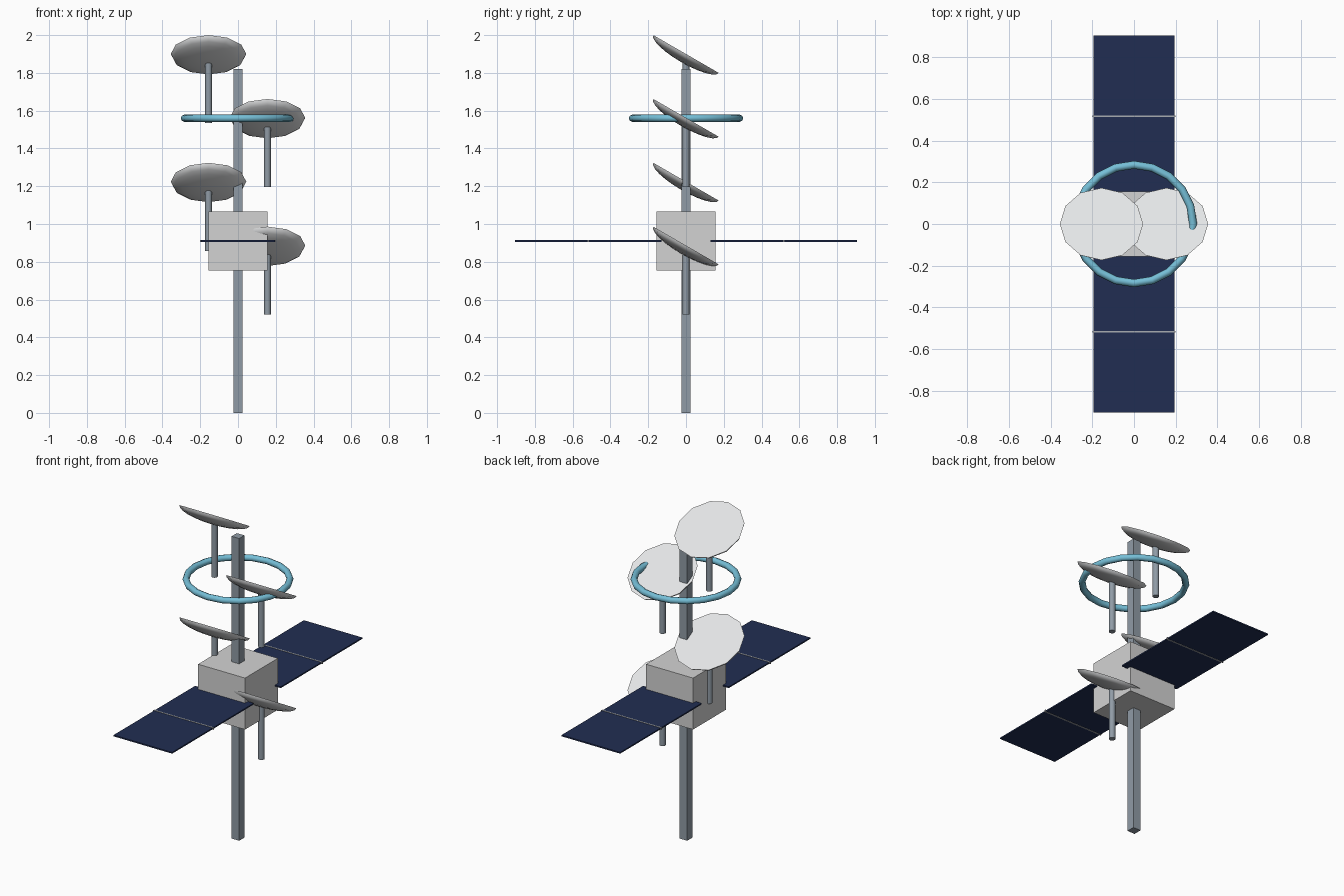
import bpy, bmesh, math
from mathutils import Matrix, Vector

if "Cube" in bpy.data.objects:
    bpy.data.objects.remove(bpy.data.objects["Cube"], do_unlink=True)


def material(name, rgb):
    m = bpy.data.materials.new(name)
    m.use_nodes = True
    colour = (*rgb, 1)
    m.diffuse_color = colour
    m.node_tree.nodes["Principled BSDF"].inputs["Base Color"].default_value = colour
    return m


steel = material("steel grey", (0.28, 0.33, 0.38))
hull = material("hull grey", (0.65, 0.65, 0.65))
white = material("dish white", (0.78, 0.79, 0.8))
navy = material("panel navy", (0.015, 0.027, 0.085))
cyan = material("ring cyan", (0.18, 0.52, 0.68))
silver = material("divider silver", (0.4, 0.42, 0.45))


def finish(name, bm, mat, smooth=False):
    bmesh.ops.recalc_face_normals(bm, faces=bm.faces)
    mesh = bpy.data.meshes.new(name)
    bm.to_mesh(mesh)
    bm.free()
    mesh.materials.append(mat)
    ob = bpy.data.objects.new(name, mesh)
    bpy.context.collection.objects.link(ob)
    if smooth:
        bpy.ops.object.select_all(action="DESELECT")
        ob.select_set(True)
        bpy.context.view_layer.objects.active = ob
        bpy.ops.object.shade_smooth_by_angle(angle=math.radians(50))
    return ob


def box(name, centre, size, mat):
    bm = bmesh.new()
    bmesh.ops.create_cube(bm, size=1, matrix=Matrix.Translation(centre) @ Matrix.Diagonal((*size, 1)))
    return finish(name, bm, mat)


def post(name, x, bottom, top, radius):
    bm = bmesh.new()
    bmesh.ops.create_cone(bm, cap_ends=True, segments=12, radius1=radius, radius2=radius,
                          depth=top - bottom, matrix=Matrix.Translation((x, 0, (top + bottom) / 2)))
    return finish(name, bm, steel, True)


def dish(name, x, z, radius=0.2, depth=0.05, tilt=30):
    # lower half of a flattened sphere, closed by a flat face and tipped to the back
    bm = bmesh.new()
    bmesh.ops.create_uvsphere(bm, u_segments=12, v_segments=12, radius=1)
    cut = bmesh.ops.bisect_plane(bm, geom=bm.verts[:] + bm.edges[:] + bm.faces[:], dist=1e-4,
                                 plane_co=(0, 0, 0), plane_no=(0, 0, 1), clear_outer=True)
    rim = [e for e in bm.edges if e.is_boundary]
    bmesh.ops.contextual_create(bm, geom=rim)
    place = (Matrix.Translation((x, 0, z)) @ Matrix.Rotation(math.radians(-tilt), 4, "X")
             @ Matrix.Diagonal((radius, radius, depth, 1)))
    bmesh.ops.transform(bm, matrix=place, verts=bm.verts)
    return finish(name, bm, white, True)


def ring(name, z, major, minor, steps=20, sides=8):
    bm = bmesh.new()
    loops = []
    for i in range(steps):
        turn = Matrix.Rotation(math.tau * i / steps, 3, "Z")
        loop = []
        for j in range(sides):
            a = math.tau * j / sides
            p = Vector((major + minor * math.cos(a), 0, minor * math.sin(a)))
            loop.append(bm.verts.new(turn @ p + Vector((0, 0, z))))
        loops.append(loop)
    for i in range(steps):
        a, b = loops[i], loops[(i + 1) % steps]
        for j in range(sides):
            k = (j + 1) % sides
            bm.faces.new((a[j], b[j], b[k], a[k]))
    return finish(name, bm, cyan, True)


# Central mast and body
box("mast", (0, 0, 0.91), (0.05, 0.05, 1.82), steel)
box("body", (0, 0, 0.91), (0.313, 0.313, 0.31), hull)

# Solar panels with a raised divider across the middle
for side, label in ((-1, "front"), (1, "back")):
    box(label + "_solar_panel", (0, side * 0.517, 0.91), (0.39, 0.776, 0.008), navy)
    box(label + "_panel_divider", (0, side * 0.517, 0.91), (0.4, 0.008, 0.012), silver)

# Halo ring around the mast
ring("halo_ring", 1.56, 0.284, 0.019)

# Dishes on posts, alternating sides down the mast
for i in range(4):
    x = 0.156 * (-1 if i % 2 == 0 else 1)
    z = 1.9 - 0.338 * i
    label = ("top", "upper", "lower", "bottom")[i]
    dish(label + "_dish", x, z)
    post(label + "_dish_post", x, z - 0.366, z - 0.03, 0.018)
